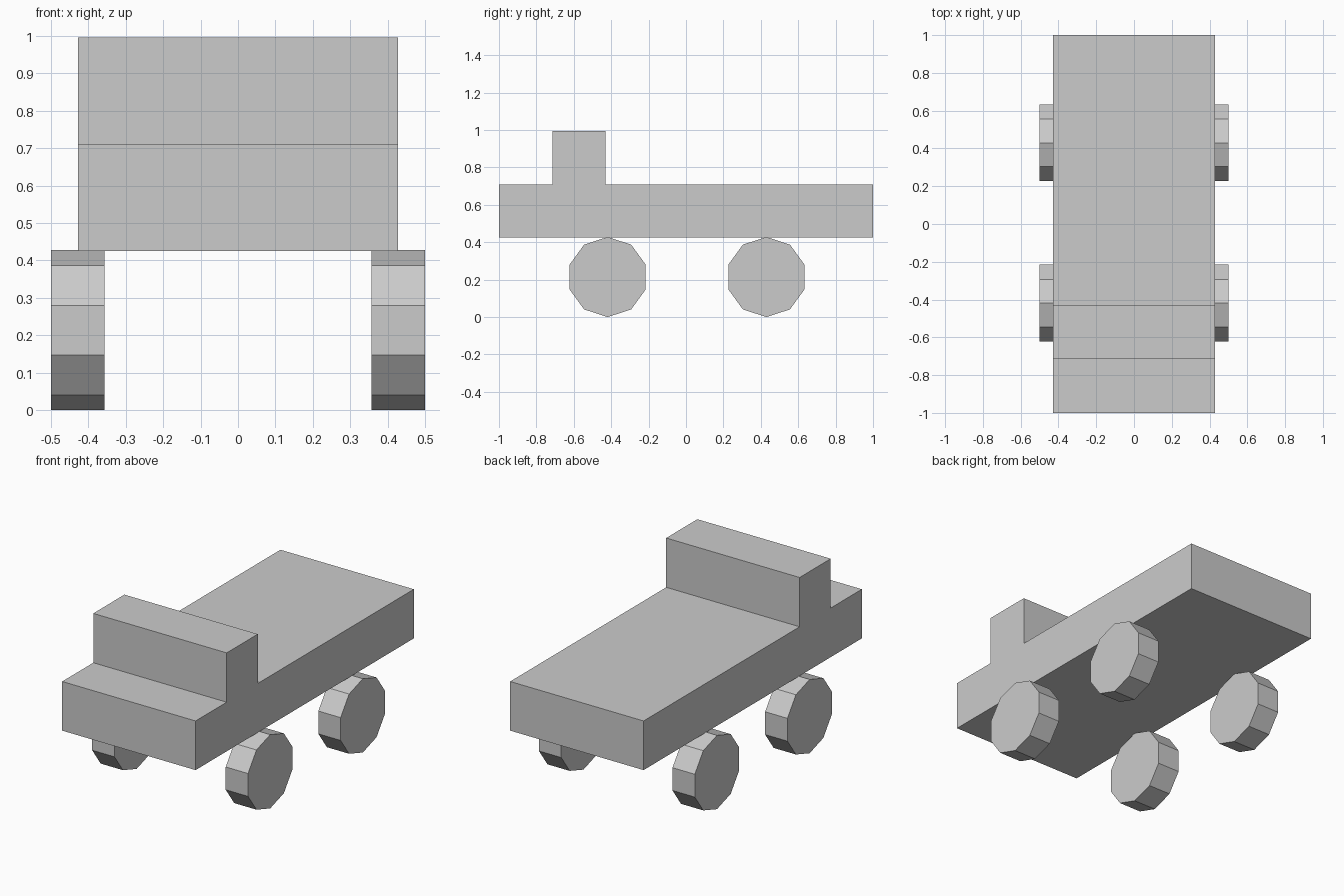
import bpy
import math

if "Cube" in bpy.data.objects:
    bpy.data.objects.remove(bpy.data.objects["Cube"])


def mesh_object(name, verts, faces):
    mesh = bpy.data.meshes.new(name)
    mesh.from_pydata(verts, [], faces)
    mesh.update()
    obj = bpy.data.objects.new(name, mesh)
    bpy.context.collection.objects.link(obj)
    return obj


def extrude_x(name, profile, x0, x1):
    """Solid from a counter-clockwise (y, z) profile, between two x positions."""
    n = len(profile)
    verts = [(x, y, z) for x in (x0, x1) for y, z in profile]
    faces = [tuple(reversed(range(n))), tuple(range(n, 2 * n))]
    faces += [(i, (i + 1) % n, n + (i + 1) % n, n + i) for i in range(n)]
    return mesh_object(name, verts, faces)


# Truck body: flat bed, raised cab and hood in one side profile
bottom, deck, roof = 0.425, 0.71, 0.996
extrude_x("truck_body", [
    (-1, bottom), (1, bottom), (1, deck), (-0.43, deck),
    (-0.43, roof), (-0.715, roof), (-0.715, deck), (-1, deck),
], -0.428, 0.428)

# Four ten-sided wheels, a corner pointing straight up
radius, sides = 0.214, 10
for end, y in (("front", -0.419), ("rear", 0.43)):
    ring = [(y + radius * math.sin(-math.tau * i / sides),
             radius + radius * math.cos(math.tau * i / sides))
            for i in range(sides)]
    for side, x0 in (("left", -0.5), ("right", 0.357)):
        extrude_x(f"{end}_{side}_wheel", ring, x0, x0 + 0.143)
